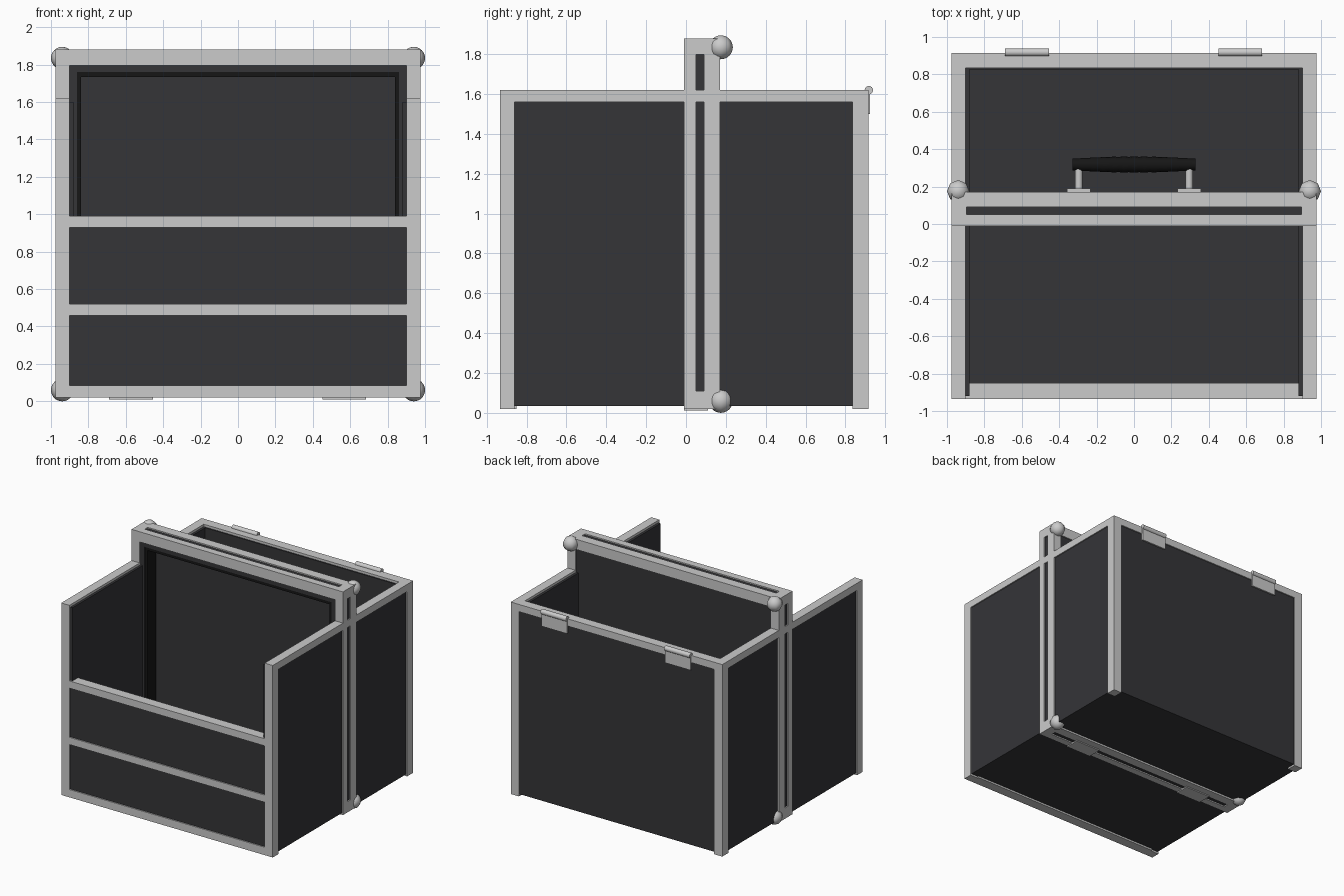
import bpy, math
from mathutils import Matrix

if "Cube" in bpy.data.objects:
    bpy.data.objects.remove(bpy.data.objects["Cube"])


def material(name, rgb):
    m = bpy.data.materials.new(name)
    m.diffuse_color = (*rgb, 1)
    m.use_nodes = True
    m.node_tree.nodes["Principled BSDF"].inputs["Base Color"].default_value = m.diffuse_color
    return m


DARK = material("dark_panel", (0.035, 0.035, 0.039))
BLACK = material("black_rubber", (0.008, 0.008, 0.008))


def box(name, x, y, z, mat=None):
    """Box from (min, max) ranges."""
    bpy.ops.mesh.primitive_cube_add(size=1)
    o = bpy.context.object
    o.name = name
    r = (x, y, z)
    o.data.transform(Matrix.Translation([sum(a) / 2 for a in r]) @
                     Matrix.Diagonal([a[1] - a[0] for a in r] + [1]))
    if mat:
        o.data.materials.append(mat)
    return o


def pair(name, x, y, z, mat=None):
    """Same box on the right and left."""
    box(name + "_right", x, y, z, mat)
    box(name + "_left", (-x[1], -x[0]), y, z, mat)


def cylinder(name, loc, r, length, axis, mat=None, sides=16):
    rot = {"x": (0, math.pi / 2, 0), "y": (math.pi / 2, 0, 0)}[axis]
    bpy.ops.mesh.primitive_cylinder_add(vertices=sides, radius=r, depth=length,
                                        location=loc, rotation=rot)
    o = bpy.context.object
    o.name = name
    if mat:
        o.data.materials.append(mat)
    bpy.ops.object.shade_smooth_by_angle()
    return o


# dark case panels, split around the divider
pair("front_side_panel", (0.88, 0.965), (-0.92, 0), (0.035, 1.6), DARK)
pair("back_side_panel", (0.88, 0.965), (0.16, 0.905), (0.035, 1.6), DARK)
box("front_floor", (-0.88, 0.88), (-0.92, 0), (0.035, 0.1), DARK)
box("back_floor", (-0.88, 0.88), (0.16, 0.905), (0.035, 0.1), DARK)
box("front_panel", (-0.9, 0.9), (-0.925, -0.85), (0.035, 0.98), DARK)
box("back_panel", (-0.9, 0.9), (0.825, 0.905), (0.035, 1.6), DARK)

# case edge profiles
pair("front_post", (0.9, 0.975), (-0.935, -0.86), (0.02, 1.62))
pair("back_post", (0.9, 0.975), (0.835, 0.915), (0.02, 1.62))
pair("side_top_rail", (0.9, 0.975), (-0.86, 0.835), (1.56, 1.62))
box("back_top_rail", (-0.9, 0.9), (0.835, 0.915), (1.56, 1.62))
for i, z in enumerate([(0.02, 0.085), (0.46, 0.52), (0.93, 0.99)]):
    box(f"front_rail_{i}", (-0.9, 0.9), (-0.935, -0.85), z)

# divider body: dark ring, black seal and inner panel
pair("divider_side", (0.86, 0.965), (0, 0.16), (0.03, 1.87), DARK)
box("divider_top", (-0.86, 0.86), (0, 0.16), (1.76, 1.87), DARK)
box("divider_bottom", (-0.86, 0.86), (0, 0.16), (0.03, 0.1), DARK)
pair("seal_side", (0.84, 0.86), (0.005, 0.125), (0.1, 1.76), BLACK)
box("seal_top", (-0.84, 0.84), (0.005, 0.125), (1.735, 1.76), BLACK)
box("divider_panel", (-0.86, 0.86), (0.12, 0.16), (0.1, 1.76), DARK)

# divider edge profiles: two frames with a slot between them
for label, y in (("front", (-0.01, 0.05)), ("back", (0.09, 0.17))):
    pair(f"divider_{label}_post", (0.9, 0.975), y, (0.02, 1.88))
    box(f"divider_{label}_top_rail", (-0.9, 0.9), y, (1.795, 1.88))
    box(f"divider_{label}_bottom_rail", (-0.9, 0.9), y, (0.02, 0.1))
pair("slot_end_top", (0.895, 0.975), (0.05, 0.09), (1.8, 1.88))
pair("slot_end_bottom", (0.895, 0.975), (0.05, 0.09), (0.02, 0.11))

# ball corners
for sx in (-1, 1):
    for z in (0.06, 1.835):
        bpy.ops.mesh.primitive_uv_sphere_add(segments=8, ring_count=16, radius=0.06,
                                             location=(sx * 0.94, 0.175, z))
        bpy.context.object.name = "ball_corner"
        bpy.ops.object.shade_smooth_by_angle(angle=math.radians(50))

# hinges on the back edge and matching leaves under the divider
for cx in (-0.572, 0.568):
    x = (cx - 0.117, cx + 0.117)
    box("hinge_leaf", x, (0.912, 0.925), (1.5, 1.62))
    cylinder("hinge_barrel", (cx, 0.918, 1.62), 0.021, 0.234, "x")
    box("bottom_hinge_leaf", x, (-0.01, 0.11), (0.011, 0.023))

# carrying handle on the back of the divider
HZ = 0.95
for sx in (-1, 1):
    box("handle_foot", (sx * 0.295 - 0.063, sx * 0.295 + 0.063),
        (0.155, 0.19), (HZ - 0.06, HZ + 0.06))
    cylinder("handle_stem", (sx * 0.295, 0.245, HZ), 0.02, 0.13, "y")

# ribbed barrel grip, lathed along x
N, S = 24, 16
verts, faces = [], []
for i in range(N + 1):
    t = i / N * 2 - 1
    r = 0.044 - 0.012 * t * t - (0.003 if i % 2 else 0)
    for j in range(S):
        a = math.tau * j / S
        verts.append((0.33 * t, 0.318 + r * math.cos(a), HZ + r * math.sin(a)))
for i in range(N):
    for j in range(S):
        k = (j + 1) % S
        faces.append((i * S + j, i * S + k, (i + 1) * S + k, (i + 1) * S + j))
faces += [tuple(reversed(range(S))), tuple(range(N * S, (N + 1) * S))]
mesh = bpy.data.meshes.new("handle_grip")
mesh.from_pydata(verts, [], [f[::-1] for f in faces])
mesh.materials.append(BLACK)
grip = bpy.data.objects.new("handle_grip", mesh)
bpy.context.collection.objects.link(grip)
bpy.ops.object.select_all(action="DESELECT")
grip.select_set(True)
bpy.context.view_layer.objects.active = grip
bpy.ops.object.mode_set(mode="EDIT")
bpy.ops.mesh.select_all(action="SELECT")
bpy.ops.mesh.normals_make_consistent(inside=False)
bpy.ops.object.mode_set(mode="OBJECT")
bpy.ops.object.shade_smooth_by_angle()
